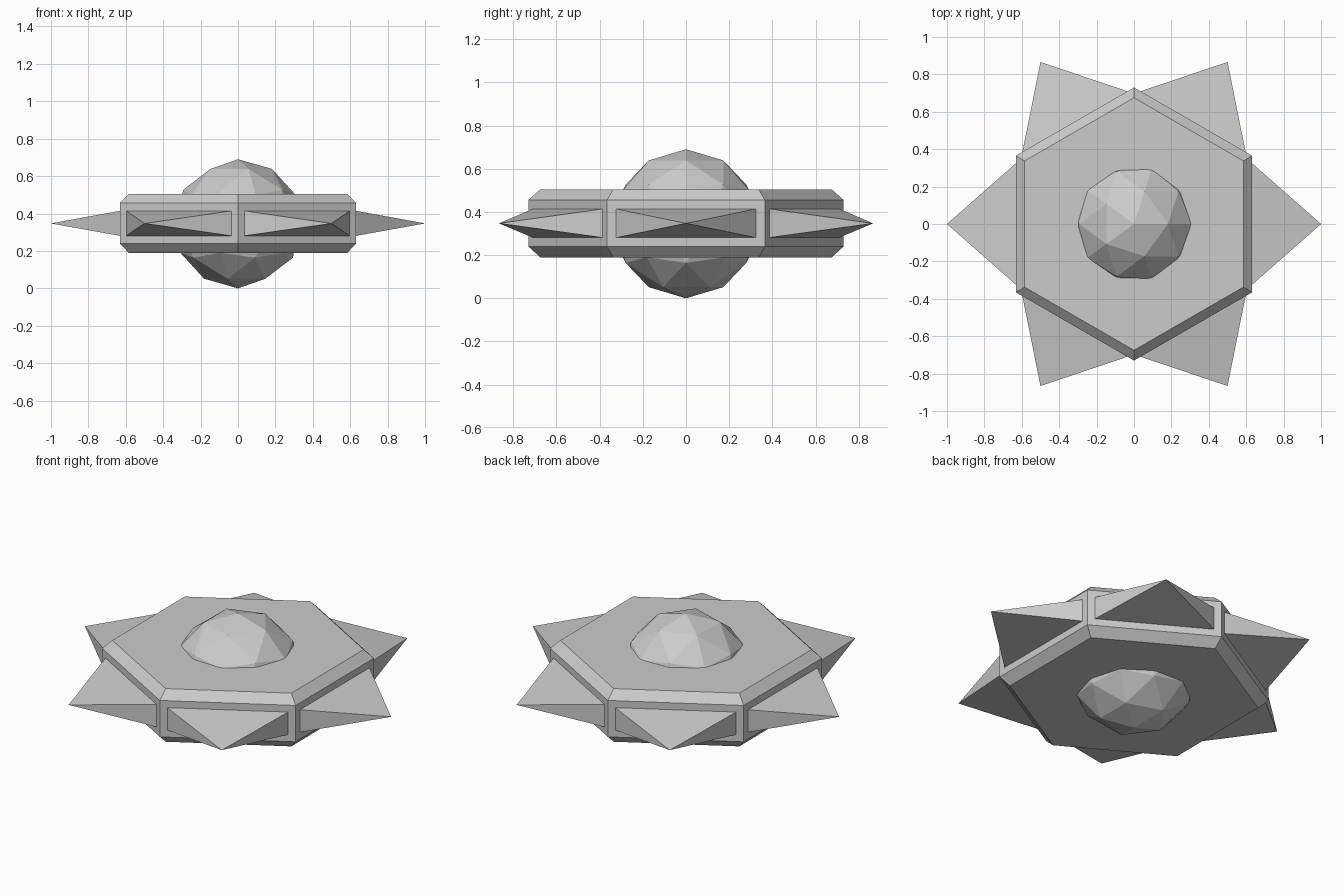
import bpy, bmesh, math

if "Cube" in bpy.data.objects:
    bpy.data.objects.remove(bpy.data.objects["Cube"])

MID_Z = 0.347   # height of the equator


def finish(bm, name):
    bmesh.ops.recalc_face_normals(bm, faces=bm.faces)
    mesh = bpy.data.meshes.new(name)
    bm.to_mesh(mesh)
    bm.free()
    obj = bpy.data.objects.new(name, mesh)
    bpy.context.collection.objects.link(obj)
    return obj


# Chamfered hexagonal body, stacked from four hexagon rings
bm = bmesh.new()
rings = []
for radius, z in [(0.675, 0.19), (0.73, 0.24), (0.73, 0.455), (0.675, 0.504)]:
    angles = [math.radians(90 + 60 * i) for i in range(6)]
    rings.append([bm.verts.new((radius * math.cos(a), radius * math.sin(a), z))
                  for a in angles])
walls = []
for k in range(3):
    low, high = rings[k], rings[k + 1]
    for i in range(6):
        j = (i + 1) % 6
        face = bm.faces.new((low[i], low[j], high[j], high[i]))
        if k == 1:
            walls.append(face)
bm.faces.new(rings[0][::-1])
bm.faces.new(rings[-1])
bm.normal_update()

# Spikes: inset each side wall and pull its centre out to a point
bmesh.ops.inset_individual(bm, faces=walls, thickness=0.058, depth=0.0)
poked = bmesh.ops.poke(bm, faces=walls)
for v in poked["verts"]:
    a = math.atan2(v.co.y, v.co.x)
    v.co = (math.cos(a), math.sin(a), MID_Z)
finish(bm, "spiked_hexagon_body")

# Faceted core ball showing above and below the body
bm = bmesh.new()
bmesh.ops.create_icosphere(bm, subdivisions=2, radius=0.345)
bmesh.ops.translate(bm, verts=bm.verts, vec=(0, 0, 0.345))
finish(bm, "core_ball")
